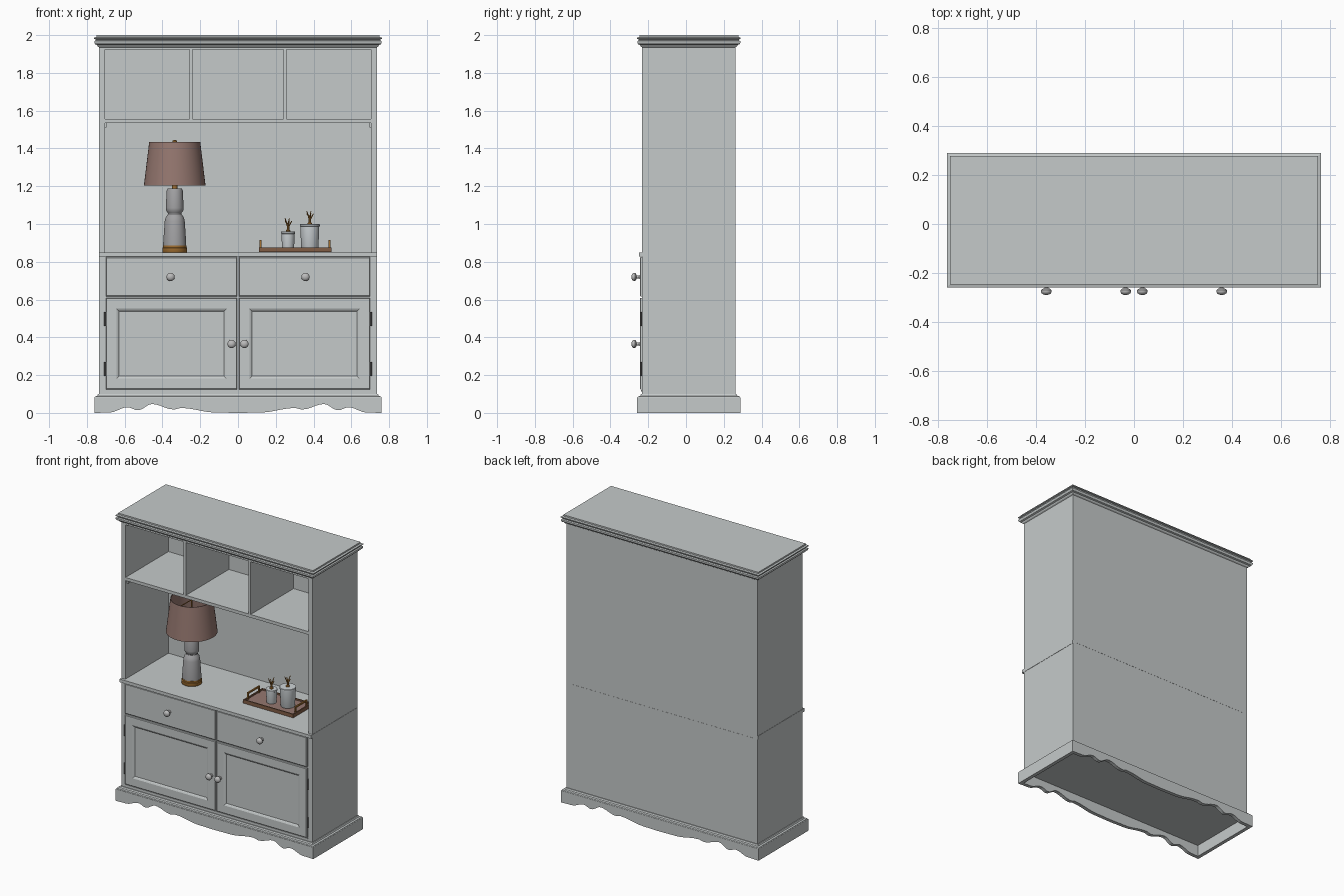
import bpy, bmesh, math
from mathutils import Vector

if "Cube" in bpy.data.objects:
    bpy.data.objects.remove(bpy.data.objects["Cube"])


def material(name, rgb):
    m = bpy.data.materials.new(name)
    m.diffuse_color = (*rgb, 1)
    m.use_nodes = True
    m.node_tree.nodes["Principled BSDF"].inputs["Base Color"].default_value = m.diffuse_color
    return m


PAINT = material("grey paint", (0.56, 0.59, 0.59))
METAL = material("satin metal", (0.50, 0.50, 0.50))
DARK = material("dark hinge metal", (0.13, 0.13, 0.13))
GOLD = material("brass", (0.36, 0.16, 0.03))
SHADE = material("brown fabric", (0.30, 0.185, 0.16))
STONE = material("lamp ceramic", (0.36, 0.36, 0.37))
WHITE = material("white ceramic", (0.62, 0.66, 0.68))
WOOD = material("tray wood", (0.22, 0.11, 0.06))

# Cabinet body limits
BX, Y0, Y1 = 0.735, -0.232, 0.262


def finish(name, bm, mat, smooth=False):
    bmesh.ops.recalc_face_normals(bm, faces=bm.faces)
    me = bpy.data.meshes.new(name)
    bm.to_mesh(me)
    bm.free()
    me.materials.append(mat)
    ob = bpy.data.objects.new(name, me)
    bpy.context.collection.objects.link(ob)
    if smooth:
        bpy.ops.object.select_all(action='DESELECT')
        ob.select_set(True)
        bpy.context.view_layer.objects.active = ob
        bpy.ops.object.shade_smooth_by_angle(angle=math.radians(35))
    return ob


def box(name, x0, x1, y0, y1, z0, z1, mat=PAINT, insets=()):
    """Box; insets (thickness, depth) are cut one after another in the front face."""
    bm = bmesh.new()
    bmesh.ops.create_cube(bm, size=1)
    for v in bm.verts:
        v.co = ((x0 + x1) / 2 + v.co.x * (x1 - x0),
                (y0 + y1) / 2 + v.co.y * (y1 - y0),
                (z0 + z1) / 2 + v.co.z * (z1 - z0))
    bm.normal_update()
    front = min(bm.faces, key=lambda f: f.calc_center_median().y)
    for t, d in insets:
        bmesh.ops.inset_individual(bm, faces=[front], thickness=t, depth=d, use_even_offset=True)
    return finish(name, bm, mat)


def loft(name, rings, mat, smooth=False, closed=False):
    """Skin between rings of points, with caps or joined end to end."""
    bm = bmesh.new()
    rows = [[bm.verts.new(p) for p in r] for r in rings]
    n = len(rows[0])
    pairs = list(zip(rows, rows[1:])) + ([(rows[-1], rows[0])] if closed else [])
    for a, b in pairs:
        for i in range(n):
            j = (i + 1) % n
            bm.faces.new((a[i], a[j], b[j], b[i]))
    if not closed:
        bm.faces.new(rows[0])
        bm.faces.new(rows[-1])
    return finish(name, bm, mat, smooth)


def lathe(name, profile, loc, mat, n=32, closed=False):
    rings = [[(r * math.cos(2 * math.pi * i / n), r * math.sin(2 * math.pi * i / n), z)
              for i in range(n)] for r, z in profile]
    ob = loft(name, rings, mat, True, closed)
    ob.location = loc
    return ob


def rod(name, p, q, r0, r1, mat, n=10):
    p, q = Vector(p), Vector(q)
    ob = lathe(name, [(r0, 0), (r1, (q - p).length)], p, mat, n)
    ob.rotation_euler = (q - p).to_track_quat('Z', 'Y').to_euler()
    return ob


def moulding(name, profile):
    """Rectangular moulding around the body from (offset, height) pairs."""
    loft(name, [[(-BX - o, Y0 - o, z), (BX + o, Y0 - o, z), (BX + o, Y1 + o, z), (-BX - o, Y1 + o, z)]
                for o, z in profile], PAINT)


# Plinth: scalloped front and back boards, plain side boards, moulding on top
PX, PY0, PY1, PT = 0.76, Y0 - 0.027, Y1 + 0.026, 0.025
keys = [(0, 0), (0.12, 0.002), (0.30, 0.026), (0.34, 0.018), (0.455, 0.047), (0.53, 0.014),
        (0.585, 0.03), (0.68, 0.002), (PX, 0)]
half = [(0.0, 0.0)]
for (xa, za), (xb, zb) in zip(keys, keys[1:]):
    for k in range(1, 6):
        t = k / 5
        half.append((xa + (xb - xa) * t, za + (zb - za) * (1 - math.cos(math.pi * t)) / 2))
outline = [(-x, z) for x, z in reversed(half[1:])] + half + [(PX, 0.082), (-PX, 0.082)]
for name, ya in (("front_plinth", PY0), ("back_plinth", PY1 - PT)):
    loft(name, [[(x, y, z) for x, z in outline] for y in (ya, ya + PT)], PAINT)
for s, side in ((-1, "left"), (1, "right")):
    xs = sorted((s * PX, s * (PX - PT)))
    box(side + "_plinth", *xs, PY0 + PT, PY1 - PT, 0, 0.082)
moulding("plinth_moulding", [(0.025, 0.08), (0.022, 0.087), (0.01, 0.09), (0.006, 0.1), (0, 0.1)])

# Cabinet carcass
box("lower_cabinet", -BX, BX, Y0, Y1, 0.095, 0.828)
box("counter", -BX - 0.002, BX + 0.002, Y0 - 0.018, Y1 - 0.001, 0.828, 0.85)
box("back_panel", -0.705, 0.705, Y1 - 0.02, Y1, 0.84, 1.94)
box("top_board", -0.705, 0.705, Y0, Y1 - 0.02, 1.925, 1.94)
box("cubby_shelf", -0.705, 0.705, Y0 + 0.002, Y1 - 0.02, 1.535, 1.557)
for x in (-0.249, 0.249):
    box("cubby_divider", x - 0.009, x + 0.009, Y0 + 0.003, Y1 - 0.02, 1.557, 1.925)
moulding("crown", [(0, 1.935), (0.008, 1.94), (0.012, 1.948), (0.022, 1.952), (0.026, 1.96),
                   (0.026, 1.968), (0.018, 1.972), (0.02, 1.978), (0.027, 1.981),
                   (0.027, 1.987), (0.015, 1.99), (0.015, 2.0)])
box("lower_bead", -0.70, 0.70, Y0 - 0.006, Y0 + 0.01, 0.113, 0.121)

# Mirrored halves: side boards, drawers, doors, hinges and knobs
knob = [(0.013, 0), (0.008, 0.005), (0.008, 0.018), (0.015, 0.021), (0.021, 0.026), (0.022, 0.032),
        (0.019, 0.039), (0.012, 0.044), (0.004, 0.046)]
for s, side in ((-1, "left"), (1, "right")):
    xs = sorted((s * 0.705, s * BX))
    box(side + "_side", *xs, Y0, Y1, 0.828, 1.94)
    xs = sorted((s * 0.695, s * 0.705))
    box(side + "_shelf_cleat", *xs, Y0 + 0.02, Y1 - 0.02, 1.51, 1.535)
    xs = sorted((s * 0.004, s * 0.70))
    box(side + "_drawer", *xs, Y0 - 0.009, Y0 + 0.01, 0.617, 0.825, insets=[(0.004, 0.003)])
    box(side + "_door", *xs, Y0 - 0.009, Y0 + 0.01, 0.125, 0.609,
        insets=[(0.004, 0.003), (0.053, 0), (0.008, -0.004), (0.006, -0.005)])
    for z in (0.195, 0.46):
        rod(side + "_hinge", (s * 0.704, Y0 - 0.006, z), (s * 0.704, Y0 - 0.006, z + 0.075),
            0.005, 0.005, DARK)
    for x, z in ((s * 0.357, 0.72), (s * 0.034, 0.365)):
        k = lathe(side + "_knob", knob, (x, Y0 - 0.011, z), METAL, 24)
        k.rotation_euler.x = math.pi / 2

# Table lamp
L = (-0.335, -0.03, 0)
lathe("lamp_base", [(0.064, 0.85), (0.066, 0.853), (0.066, 0.872), (0.062, 0.876), (0.062, 0.886)], L, GOLD)
lathe("lamp_body", [(0.061, 0.885), (0.061, 0.90), (0.053, 1.015), (0.048, 1.035), (0.036, 1.052),
                    (0.036, 1.058), (0.046, 1.072), (0.047, 1.085), (0.043, 1.175), (0.038, 1.188)], L, STONE)
lathe("lamp_stem", [(0.014, 1.186), (0.014, 1.215), (0.005, 1.22), (0.005, 1.43), (0.012, 1.432),
                    (0.012, 1.44), (0.005, 1.445)], L, GOLD, 16)
lathe("lamp_shade", [(0.163, 1.205), (0.135, 1.435), (0.131, 1.435), (0.159, 1.205)], L, SHADE, 48, True)
for i in range(3):
    a = i * 2 * math.pi / 3 + 0.5
    rod("shade_spoke", (L[0], L[1], 1.425),
        (L[0] + 0.133 * math.cos(a), L[1] + 0.133 * math.sin(a), 1.425), 0.003, 0.003, GOLD, 6)

# Serving tray with rims and handles
TX0, TX1, TY0, TY1 = 0.11, 0.495, -0.10, 0.11
box("tray_floor", TX0 + 0.008, TX1 - 0.008, TY0 + 0.008, TY1 - 0.008, 0.851, 0.866, SHADE)
for y in (TY0, TY1 - 0.008):
    box("tray_long_rim", TX0, TX1, y, y + 0.008, 0.851, 0.876, WOOD)
for x in (TX0, TX1 - 0.008):
    box("tray_end_rim", x, x + 0.008, TY0 + 0.008, TY1 - 0.008, 0.851, 0.876, WOOD)
for x in (TX0 + 0.01, TX1 - 0.01):
    for y in (-0.06, 0.06):
        box("handle_post", x - 0.005, x + 0.005, y - 0.005, y + 0.005, 0.866, 0.904, GOLD)
    box("handle_bar", x - 0.005, x + 0.005, -0.065, 0.065, 0.904, 0.914, GOLD)

# Lidded jars with branching brass finials
for name, x, y, r, top, h in (("small_jar", 0.265, -0.01, 0.037, 0.96, 0.072),
                              ("large_jar", 0.38, 0.005, 0.053, 1.0, 0.07)):
    lathe(name, [(r * 0.82, 0.866), (r * 0.86, 0.87), (r * 0.95, top - 0.012), (r, top - 0.011),
                 (r, top - 0.002), (r * 0.96, top)], (x, y, 0), WHITE)
    fork = (x, y, top + h * 0.5)
    lathe(name + "_finial_foot", [(0.012, top - 0.001), (0.012, top + 0.005), (0.007, top + 0.01)],
          (x, y, 0), GOLD, 12)
    rod(name + "_finial_stem", (x, y, top), fork, 0.007, 0.006, GOLD)
    for i in range(5):
        a = i * 2 * math.pi / 5
        tip = (x + 0.02 * math.cos(a), y + 0.02 * math.sin(a), top + h * (0.78 + 0.2 * (i % 2)))
        rod(name + "_branch", (x, y, top + h * (0.3 + 0.1 * (i % 3))), tip, 0.005, 0.002, GOLD, 8)
